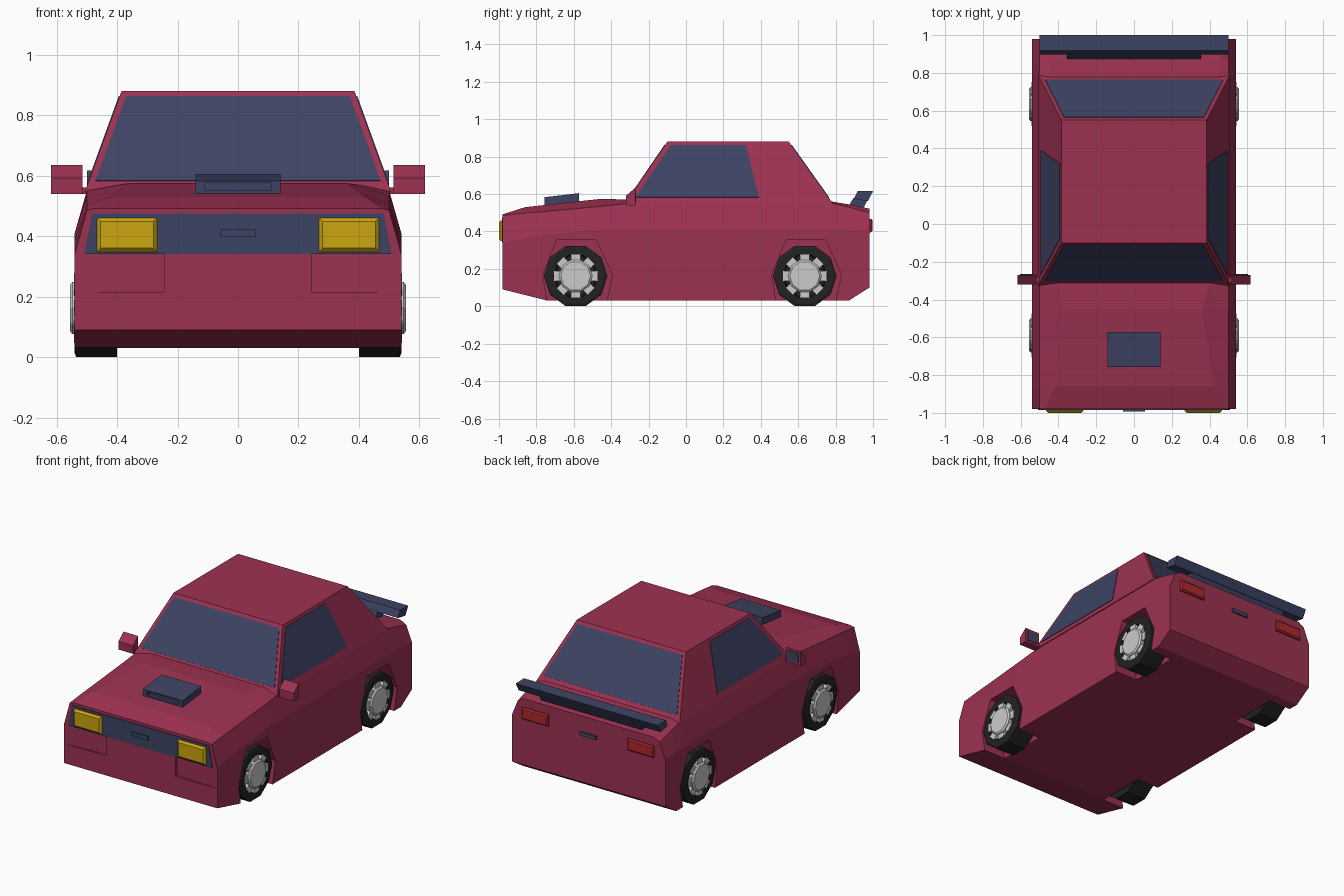
import bpy, bmesh, math
from mathutils import Vector

if "Cube" in bpy.data.objects:
    bpy.data.objects.remove(bpy.data.objects["Cube"])


def mat(name, *rgb):
    m = bpy.data.materials.new(name)
    m.diffuse_color = (*rgb, 1)
    m.use_nodes = True
    m.node_tree.nodes["Principled BSDF"].inputs["Base Color"].default_value = m.diffuse_color
    return m


RED = mat("crimson paint", 0.335, 0.031, 0.083)
BLUE = mat("slate blue", 0.047, 0.056, 0.125)
YELLOW = mat("amber lamp", 0.60, 0.38, 0.005)
TAIL = mat("tail red", 0.42, 0.022, 0.027)
BLACK = mat("tyre black", 0.016, 0.016, 0.016)
GREY = mat("rim grey", 0.60, 0.60, 0.60)


def loft(name, m, rings, closed=False):
    """Skin equal-length rings; cap the ends, or join last to first."""
    bm = bmesh.new()
    vs = [[bm.verts.new(p) for p in r] for r in rings]
    n = len(rings[0])
    pairs = list(zip(vs, vs[1:])) + ([(vs[-1], vs[0])] if closed else [])
    for a, b in pairs:
        for i in range(n):
            j = (i + 1) % n
            bm.faces.new((a[i], a[j], b[j], b[i]))
    if not closed:
        bm.faces.new(vs[0])
        bm.faces.new(vs[-1])
    bmesh.ops.recalc_face_normals(bm, faces=bm.faces)
    me = bpy.data.meshes.new(name)
    bm.to_mesh(me)
    bm.free()
    me.materials.append(m)
    ob = bpy.data.objects.new(name, me)
    bpy.context.collection.objects.link(ob)
    return ob


def prism_x(name, m, pts, x0, x1):
    return loft(name, m, [[(x, y, z) for y, z in pts] for x in (x0, x1)])


def rect_y(x0, x1, z0, z1, y, inset=0):
    return [(x0 + inset, y, z0 + inset), (x1 - inset, y, z0 + inset),
            (x1 - inset, y, z1 - inset), (x0 + inset, y, z1 - inset)]


def plate(name, m, pts, t=0.003):
    pts = [Vector(p) for p in pts]
    n = (pts[1] - pts[0]).cross(pts[2] - pts[0]).normalized()
    return loft(name, m, [[p - n * t for p in pts], [p + n * t for p in pts]])


def cut(ob, cutter):
    cutter.hide_render = True
    mod = ob.modifiers.new("cut", 'BOOLEAN')
    mod.operation = 'DIFFERENCE'
    mod.solver = 'EXACT'
    mod.object = cutter
    bpy.context.view_layer.objects.active = ob
    bpy.ops.object.modifier_apply(modifier=mod.name)
    bpy.data.objects.remove(cutter)


# Lower body: y, bottom z, shoulder z, edge z, inner x, top z
stations = [(-0.98, .09, .34, .485, .47, .492), (-0.86, .06, .365, .498, .42, .53),
            (-0.74, .03, .385, .508, .405, .543), (-0.45, .03, .41, .535, .36, .575),
            (-0.31, .03, .41, .55, .40, .57), (0.78, .03, .41, .55, .44, .56),
            (0.87, .03, .41, .53, .45, .545), (0.98, .10, .40, .50, .46, .522)]
rings = []
for y, b, s, e, i, t in stations:
    half = [(.54, b), (.54, s), (.50, e), (i, t)]
    rings.append([(x, y, z) for x, z in half] + [(-x, y, z) for x, z in reversed(half)])
body = loft("body", RED, rings)

# Wheel arches and shallow bumper corner recesses
WHEELS = (-0.59, 0.635)
ARCH = [(-.175, .17), (-.10, .355), (.11, .355), (.195, .17), (.155, -.03), (-.145, -.03)]
for s in (-1, 1):
    for yc in WHEELS:
        cut(body, prism_x("arch_cutter", RED, [(yc + y, z) for y, z in ARCH], s * .385, s * .65))
    wedge = [(.245, -.963), (.535, -.979), (.535, -1.05), (.245, -1.05)]
    cut(body, loft("recess_cutter", RED,
                   [[(s * x, y, z) for x, y in wedge] for z in (.215, .34)]))


# Cabin frustum
def cabin_at(z):
    t = (z - .55) / .33
    return .505 - .12 * t, -.325 + .225 * t, .785 - .235 * t   # half width, front y, back y


def cabin_ring(z):
    w, f, b = cabin_at(z)
    return [(-w, f, z), (w, f, z), (w, b, z), (-w, b, z)]


loft("cabin", RED, [cabin_ring(.545), cabin_ring(.88)])

# Windows lying in the cabin faces
z0, z1 = .582, .862
(w0, f0, b0), (w1, f1, b1) = cabin_at(z0), cabin_at(z1)
m = .022
for name, y0, y1 in (("windshield", f0, f1), ("rear_window", b0, b1)):
    plate(name, BLUE, [(-w0 + m, y0, z0), (w0 - m, y0, z0), (w1 - m, y1, z1), (-w1 + m, y1, z1)])
for s in (-1, 1):
    plate("side_window", BLUE, [(s * w0, -.27, z0), (s * w0, .39, z0),
                                (s * w1, .32, z1), (s * w1, -.08, z1)])

# Grille panel and badge-free centre bars front and back
plate("grille", BLUE, [(-.508, -.981, .34), (.508, -.981, .34), (.482, -.981, .475), (-.482, -.981, .475)])
loft("grille_bar", BLUE, [rect_y(-.058, .058, .398, .422, y) for y in (-.97, -.992)])
loft("boot_handle", BLUE, [rect_y(-.058, .058, .398, .422, y) for y in (.97, .99)])

for s in (-1, 1):
    # Lamps
    x0, x1 = sorted((s * .268, s * .466))
    loft("headlight", YELLOW, [rect_y(x0, x1, .348, .46, -.97),
                               rect_y(x0, x1, .348, .46, -.988),
                               rect_y(x0, x1, .348, .46, -1.0, .012)])
    x0, x1 = sorted((s * .28, s * .465))
    loft("tail_light", TAIL, [rect_y(x0, x1, .395, .468, .97),
                              rect_y(x0, x1, .395, .468, .988),
                              rect_y(x0, x1, .395, .468, .996, .008)])
    # Wing mirror with arm and glass
    prism_x("mirror", RED, [(-.32, .54), (-.27, .54), (-.27, .635), (-.32, .592)], s * .515, s * .618)
    prism_x("mirror_arm", RED, [(-.31, .54), (-.28, .54), (-.28, .56), (-.31, .56)], s * .48, s * .52)
    x0, x1 = sorted((s * .53, s * .603))
    plate("mirror_glass", BLUE, rect_y(x0, x1, .555, .62, -.269))

# Hood scoop with sunken mouth
S = .14
base = [(-S, -.757, .53), (S, -.757, .53), (S, -.757, .583), (-S, -.757, .583)]
back = [(-S, -.572, .545), (S, -.572, .545), (S, -.572, .605), (-S, -.572, .605)]
loft("hood_scoop", BLUE, [rect_y(-.11, .11, .552, .576, -.735),
                          rect_y(-.11, .11, .552, .576, -.757), base, back])

# Spoiler wing and its stand
prism_x("spoiler_wing", BLUE, [(.897, .575), (.918, .617), (1.0, .615), (.972, .562)], -.5, .5)
prism_x("spoiler_stand", BLUE, [(.868, .535), (.897, .58), (.97, .566), (.945, .52)], -.355, .355)


# Ten-sided wheels
def circle(x, yc, r, n=10):
    return [(x, yc + r * math.cos(2 * math.pi * k / n),
             .162 + r * math.sin(2 * math.pi * k / n)) for k in range(n)]


for s in (-1, 1):
    for yc in WHEELS:
        loft("tyre", BLACK, [circle(s * .40, yc, .17), circle(s * .535, yc, .17),
                             circle(s * .541, yc, .155), circle(s * .541, yc, .118),
                             circle(s * .515, yc, .112), circle(s * .40, yc, .112)], closed=True)
        loft("wheel_backing", BLACK, [circle(s * .402, yc, .115), circle(s * .515, yc, .115)])
        loft("hub", GREY, [circle(s * .50, yc, .09), circle(s * .548, yc, .09),
                           circle(s * .556, yc, .08)])
        for k in range(8):
            a = math.pi / 4 * k
            c, d = math.cos(a), math.sin(a)
            quad = [(.07, -.026), (.116, -.026), (.116, .026), (.07, .026)]
            prism_x("rim_spoke", GREY, [(yc + r * c - t * d, .162 + r * d + t * c) for r, t in quad],
                    s * .50, s * .543)
